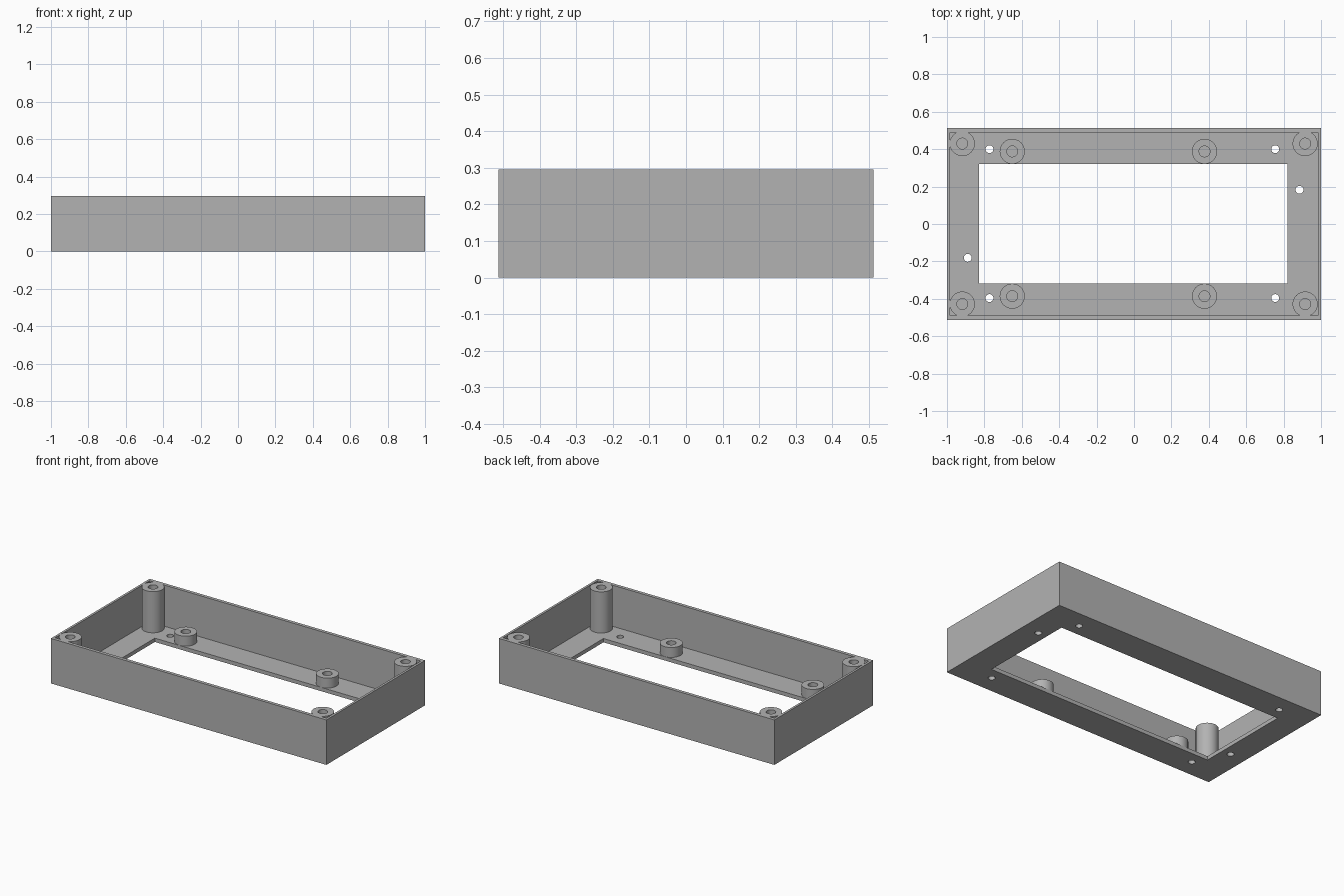
import bpy
import bmesh
import math
from mathutils import Matrix

if "Cube" in bpy.data.objects:
    bpy.data.objects.remove(bpy.data.objects["Cube"], do_unlink=True)

HEIGHT, FLOOR = 0.295, 0.025
STANDOFF_TOP = FLOOR + 0.065
BOSS_R, BORE_R, DRILL_R = 0.067, 0.029, 0.021

grey = bpy.data.materials.new("plain grey")
grey.use_nodes = True
colour = (0.45, 0.45, 0.45, 1)
grey.diffuse_color = colour
grey.node_tree.nodes["Principled BSDF"].inputs["Base Color"].default_value = colour


def add_box(bm, x0, x1, y0, y1, z0, z1):
    centre = Matrix.Translation(((x0 + x1) / 2, (y0 + y1) / 2, (z0 + z1) / 2))
    size = Matrix.Diagonal((x1 - x0, y1 - y0, z1 - z0, 1))
    bmesh.ops.create_cube(bm, size=1, matrix=centre @ size)


def add_cylinder(bm, x, y, radius, z0, z1):
    bmesh.ops.create_cone(bm, cap_ends=True, segments=48, radius1=radius,
                          radius2=radius, depth=z1 - z0,
                          matrix=Matrix.Translation((x, y, (z0 + z1) / 2)))


def make_object(name, bm):
    mesh = bpy.data.meshes.new(name)
    bm.to_mesh(mesh)
    bm.free()
    mesh.materials.append(grey)
    obj = bpy.data.objects.new(name, mesh)
    bpy.context.collection.objects.link(obj)
    return obj


def combine(target, bm, operation):
    """Apply a boolean with a temporary tool solid."""
    tool = make_object("tool", bm)
    tool.hide_render = True
    mod = target.modifiers.new("combine", 'BOOLEAN')
    mod.operation, mod.object, mod.solver = operation, tool, 'EXACT'
    bpy.context.view_layer.objects.active = target
    bpy.ops.object.modifier_apply(modifier=mod.name)
    bpy.data.objects.remove(tool, do_unlink=True)


# Outer block of the tray
bm = bmesh.new()
add_box(bm, -1, 1, -0.512, 0.512, 0, HEIGHT)
tray = make_object("bezel_tray", bm)

# Cavity inside the thin walls
bm = bmesh.new()
add_box(bm, -0.985, 0.985, -0.49, 0.49, FLOOR, HEIGHT + 0.1)
combine(tray, bm, 'DIFFERENCE')

# Rectangular opening through the floor
bm = bmesh.new()
add_box(bm, -0.828, 0.822, -0.318, 0.32, -0.1, 0.1)
combine(tray, bm, 'DIFFERENCE')

# Tall corner posts and short standoffs, as (x, y, top)
bosses = [(x, y, HEIGHT) for x in (-0.918, 0.915) for y in (-0.428, 0.43)]
bosses += [(x, y, STANDOFF_TOP) for x in (-0.651, 0.377) for y in (-0.386, 0.388)]
bm = bmesh.new()
for x, y, top in bosses:
    add_cylinder(bm, x, y, BOSS_R, FLOOR - 0.01, top)
combine(tray, bm, 'UNION')

# Blind screw bores in the bosses, and holes drilled through the floor
drills = [(x, y) for x in (-0.773, 0.755) for y in (-0.396, 0.4)]
drills += [(0.885, 0.183), (-0.889, -0.181)]
bm = bmesh.new()
for x, y, top in bosses:
    add_cylinder(bm, x, y, BORE_R, FLOOR, top + 0.05)
for x, y in drills:
    add_cylinder(bm, x, y, DRILL_R, -0.05, 0.08)
combine(tray, bm, 'DIFFERENCE')

# Smooth round walls, crisp edges
bpy.ops.object.select_all(action='DESELECT')
tray.select_set(True)
bpy.context.view_layer.objects.active = tray
bpy.ops.object.shade_smooth_by_angle(angle=math.radians(30))
